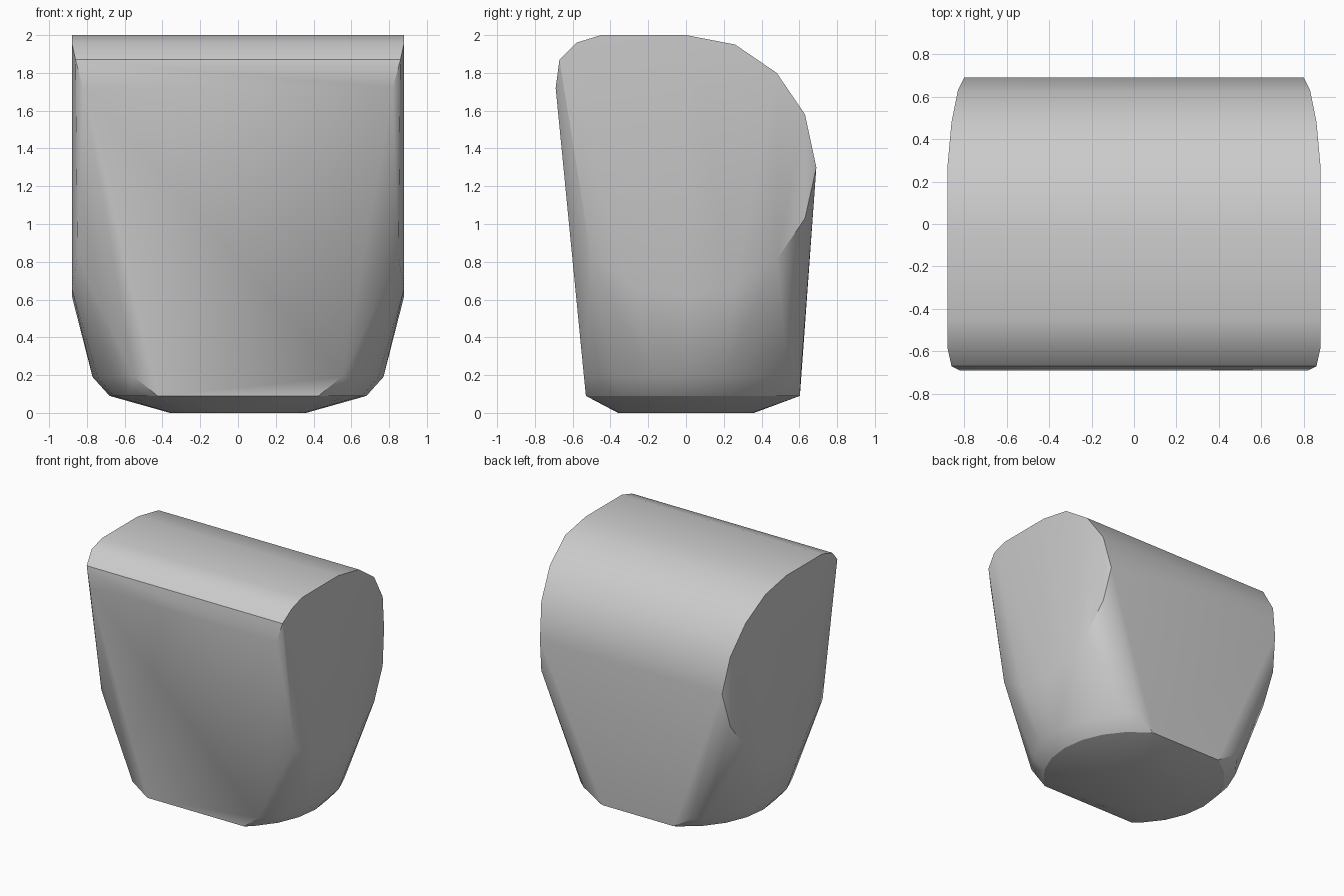
import bpy, bmesh
from math import cos, sin, sqrt, tau, radians

cube = bpy.data.objects.get("Cube")
if cube:
    bpy.data.objects.remove(cube)

grey = bpy.data.materials.new("light grey")
grey.use_nodes = True
colour = (0.6, 0.6, 0.6, 1)
grey.diffuse_color = colour
grey.node_tree.nodes["Principled BSDF"].inputs["Base Color"].default_value = colour

SEGMENTS = 24
points = []


def mirrored(x, y, z):
    """Add a point on both sides."""
    points.extend([(x, y, z), (-x, y, z)])


def base_ring(radius, z, front, back):
    """Add a horizontal ring cut off by the front and back planes."""
    for i in range(SEGMENTS):
        a = tau * i / SEGMENTS
        x, y = radius * cos(a), radius * sin(a)
        if front < y < back:
            points.append((x, y, z))
    for y in (front, back):
        if abs(y) < radius:
            mirrored(sqrt(radius ** 2 - y ** 2), y, z)


# Round side caps: half width, depth, height around the outline
for x, y, z in [(0.82, -0.69, 1.72), (0.86, -0.67, 1.87), (0.88, -0.58, 1.96),
                (0.88, -0.45, 2.0), (0.88, 0, 2.0), (0.88, 0.26, 1.95),
                (0.86, 0.48, 1.8), (0.83, 0.63, 1.58), (0.8, 0.69, 1.3),
                (0.83, 0.63, 1.03), (0.86, 0.48, 0.81), (0.88, 0.26, 0.66),
                (0.88, 0, 0.62), (0.88, -0.26, 0.66), (0.85, -0.5, 0.82)]:
    mirrored(x, y, z)

# Rounded foot
base_ring(0.36, 0, -1, 1)
base_ring(0.68, 0.09, -0.53, 0.603)
base_ring(0.77, 0.19, -0.54, 0.607)

# Skin over the outline and the foot
bm = bmesh.new()
verts = [bm.verts.new(p) for p in points]
hull = bmesh.ops.convex_hull(bm, input=verts)
bmesh.ops.delete(bm, geom=[v for v in bm.verts if not v.link_faces], context="VERTS")
bmesh.ops.dissolve_limit(bm, angle_limit=radians(1), verts=bm.verts, edges=bm.edges)
bmesh.ops.recalc_face_normals(bm, faces=bm.faces)
mesh = bpy.data.meshes.new("rounded_body")
bm.to_mesh(mesh)
bm.free()
mesh.materials.append(grey)

body = bpy.data.objects.new("rounded_body", mesh)
bpy.context.collection.objects.link(body)
bpy.context.view_layer.objects.active = body
body.select_set(True)
bpy.ops.object.shade_smooth_by_angle(angle=radians(30))
